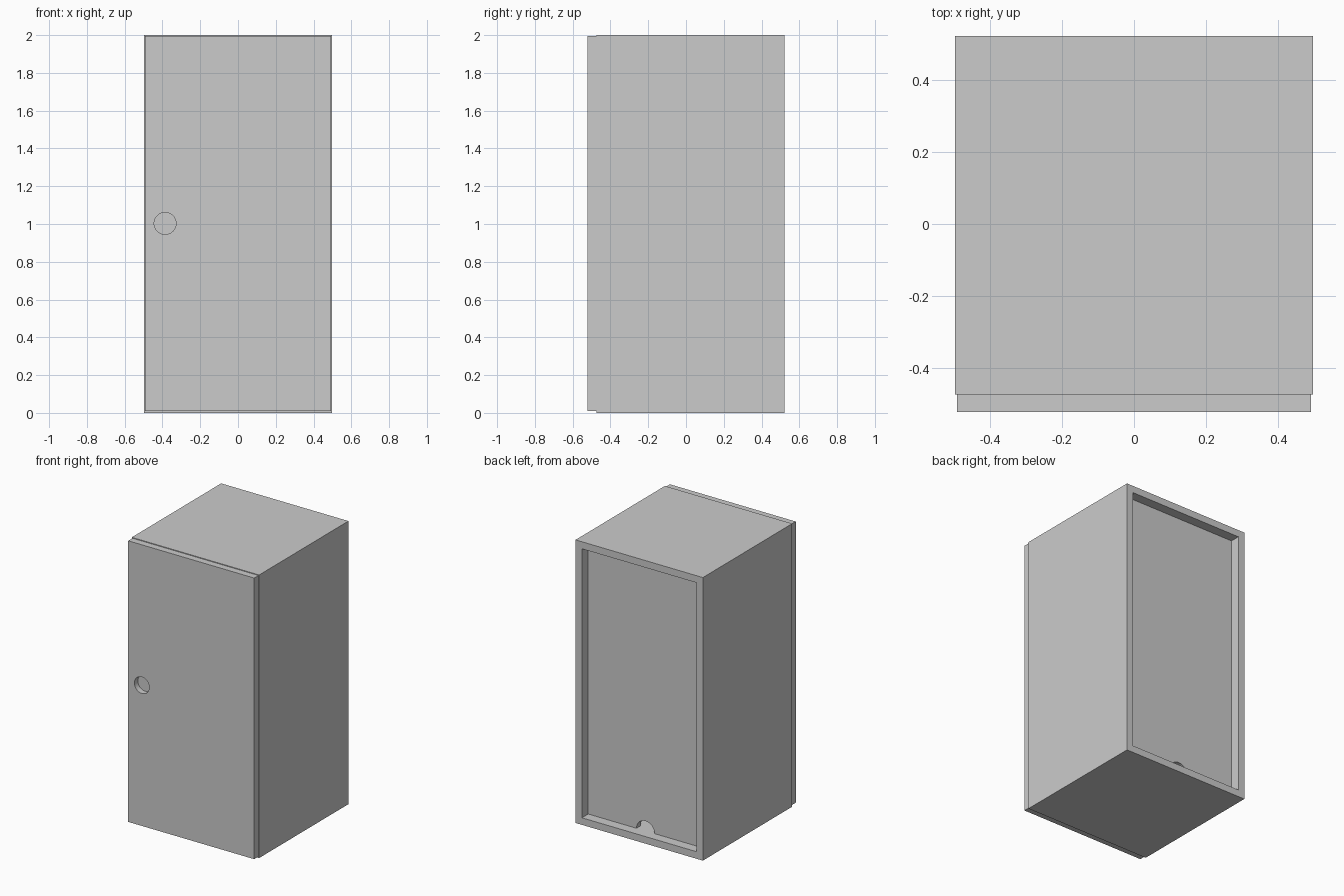
import bpy
import bmesh
import math

if "Cube" in bpy.data.objects:
    bpy.data.objects.remove(bpy.data.objects["Cube"])

W, H, T = 0.4975, 2.0, 0.05        # half width, height, board thickness
FRONT, BACK = -0.475, 0.5225       # carcass depth range
DOOR_FRONT = -0.5225


def box(name, x0, x1, y0, y1, z0, z1):
    bm = bmesh.new()
    bmesh.ops.create_cube(bm, size=1)
    for v in bm.verts:
        v.co = ((x0 + x1) / 2 + v.co.x * (x1 - x0),
                (y0 + y1) / 2 + v.co.y * (y1 - y0),
                (z0 + z1) / 2 + v.co.z * (z1 - z0))
    return finish(name, bm)


def extrude_y(name, outline, y0, y1):
    """Solid board from an (x, z) outline, running from y0 to y1."""
    bm = bmesh.new()
    face = bm.faces.new([bm.verts.new((x, y0, z)) for x, z in outline])
    new = bmesh.ops.extrude_face_region(bm, geom=[face])["geom"]
    bmesh.ops.translate(bm, vec=(0, y1 - y0, 0),
                        verts=[g for g in new if isinstance(g, bmesh.types.BMVert)])
    return finish(name, bm)


def finish(name, bm):
    bmesh.ops.recalc_face_normals(bm, faces=bm.faces[:])
    mesh = bpy.data.meshes.new(name)
    bm.to_mesh(mesh)
    bm.free()
    obj = bpy.data.objects.new(name, mesh)
    bpy.context.collection.objects.link(obj)
    return obj


def arc(cx, cz, r, a0, a1, n):
    return [(cx + r * math.cos(a0 + (a1 - a0) * i / n),
             cz + r * math.sin(a0 + (a1 - a0) * i / n)) for i in range(n + 1)]


# Carcass: a rectangular tube open at front and back
carcass = box("carcass", -W, W, FRONT, BACK, 0, H)
opening = box("carcass_cutter", -W + T, W - T, FRONT - 0.1, BACK + 0.1, T, H - T)

# Back panel, set in from the rear, with an arched cable notch at the floor
xi = W - T
outline = [(xi, T), (xi, H - T), (-xi, H - T), (-xi, T)]
outline += arc(0, T, 0.07, math.pi, 0, 24)
extrude_y("back_panel", outline, BACK - 0.115, BACK - 0.07)

# Door, slightly smaller than the carcass, with a round finger recess
door = box("door", -0.492, 0.492, DOOR_FRONT, FRONT, 0.009, 1.995)
recess = extrude_y("finger_hole_cutter",
                   arc(-0.386, 1.003, 0.058, 0, 2 * math.pi, 48)[:-1],
                   DOOR_FRONT - 0.05, FRONT - 0.008)

# Cut the openings
for target, cutter in ((carcass, opening), (door, recess)):
    cutter.hide_render = True
    cutter.hide_set(True)
    mod = target.modifiers.new("cut", 'BOOLEAN')
    mod.operation = 'DIFFERENCE'
    mod.solver = 'EXACT'
    mod.object = cutter
